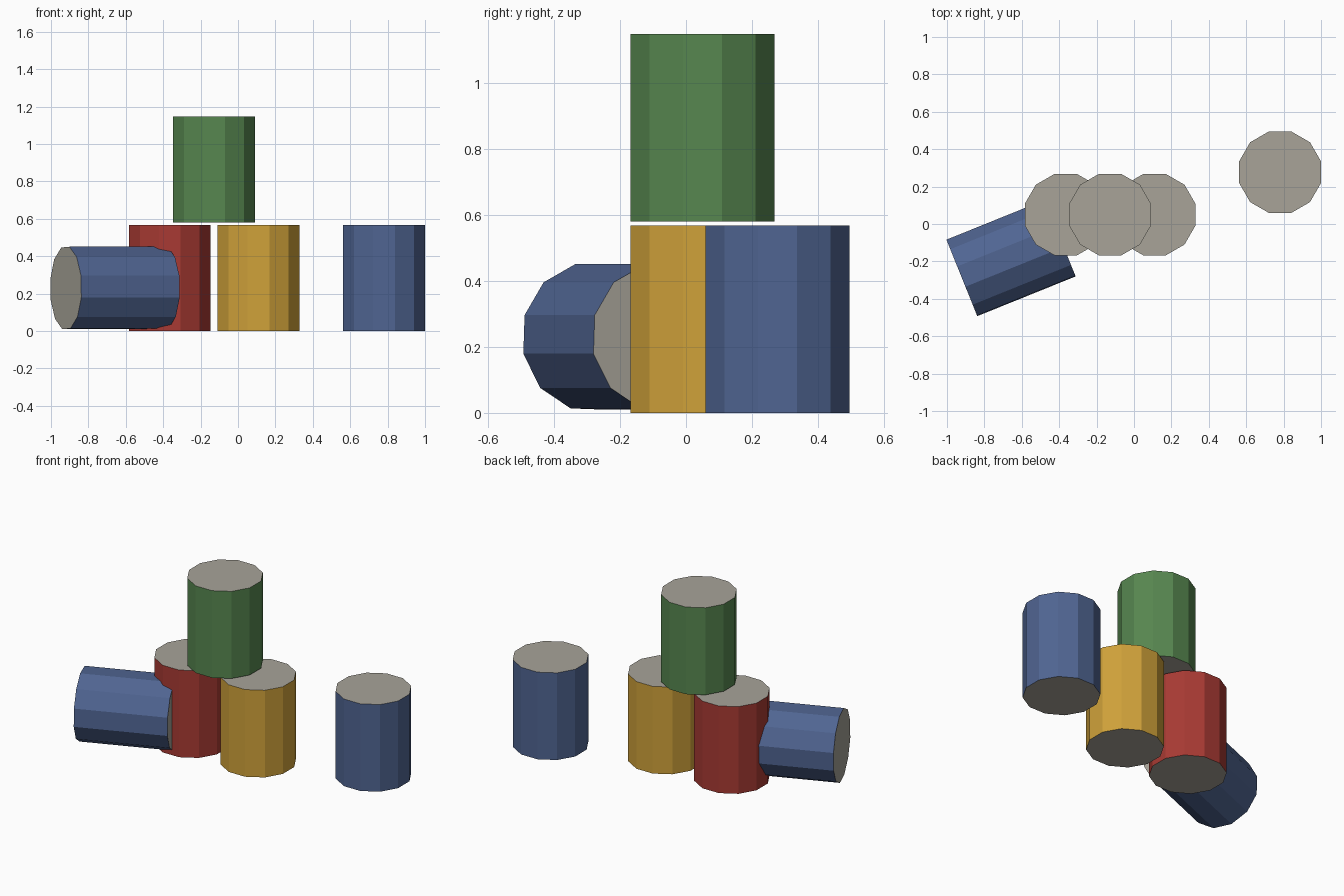
import bpy
import bmesh
import math
from mathutils import Matrix

if "Cube" in bpy.data.objects:
    bpy.data.objects.remove(bpy.data.objects["Cube"])

SIDES = 12
RADIUS = 0.2185 / math.cos(math.pi / SIDES)   # flats face the axes
HEIGHT = 0.567


def srgb(r, g, b):
    def lin(c):
        c /= 255
        return c / 12.92 if c <= 0.04045 else ((c + 0.055) / 1.055) ** 2.4
    return (lin(r), lin(g), lin(b), 1)


def material(name, rgb):
    m = bpy.data.materials.new(name)
    m.diffuse_color = srgb(*rgb)
    m.use_nodes = True
    m.node_tree.nodes["Principled BSDF"].inputs["Base Color"].default_value = m.diffuse_color
    return m


metal = material("grey_metal", (168, 164, 153))
red = material("red_paint", (168, 58, 51))
yellow = material("yellow_paint", (208, 162, 58))
green = material("green_paint", (87, 135, 80))
blue = material("blue_paint", (80, 101, 146))


def can(name, body, matrix):
    """Twelve-sided can with painted sides and bare metal ends."""
    bm = bmesh.new()
    bmesh.ops.create_cone(
        bm, cap_ends=True, segments=SIDES, radius1=RADIUS, radius2=RADIUS,
        depth=HEIGHT, matrix=Matrix.Rotation(math.pi / SIDES, 4, 'Z'))
    bm.normal_update()
    for f in bm.faces:
        f.material_index = 1 if abs(f.normal.z) > 0.5 else 0
    mesh = bpy.data.meshes.new(name)
    bm.to_mesh(mesh)
    bm.free()
    mesh.materials.append(body)
    mesh.materials.append(metal)
    ob = bpy.data.objects.new(name, mesh)
    ob.matrix_world = matrix
    bpy.context.collection.objects.link(ob)


# Standing cans: base centre x, y, z
for name, body, (x, y, z) in (
    ("red_can", red, (-0.365, 0.05, 0)),
    ("yellow_can", yellow, (0.11, 0.05, 0)),
    ("green_can", green, (-0.128, 0.05, 0.58)),
    ("blue_can", blue, (0.781, 0.277, 0)),
):
    can(name, body, Matrix.Translation((x, y, z + HEIGHT / 2)))

# Fallen can: laid along x, rolled slightly and turned
can("fallen_blue_can", blue,
    Matrix.Translation((-0.6575, -0.182, 0.23))
    @ Matrix.Rotation(math.radians(22), 4, 'Z')
    @ Matrix.Rotation(math.radians(90), 4, 'Y')
    @ Matrix.Rotation(math.radians(-2), 4, 'Z'))
